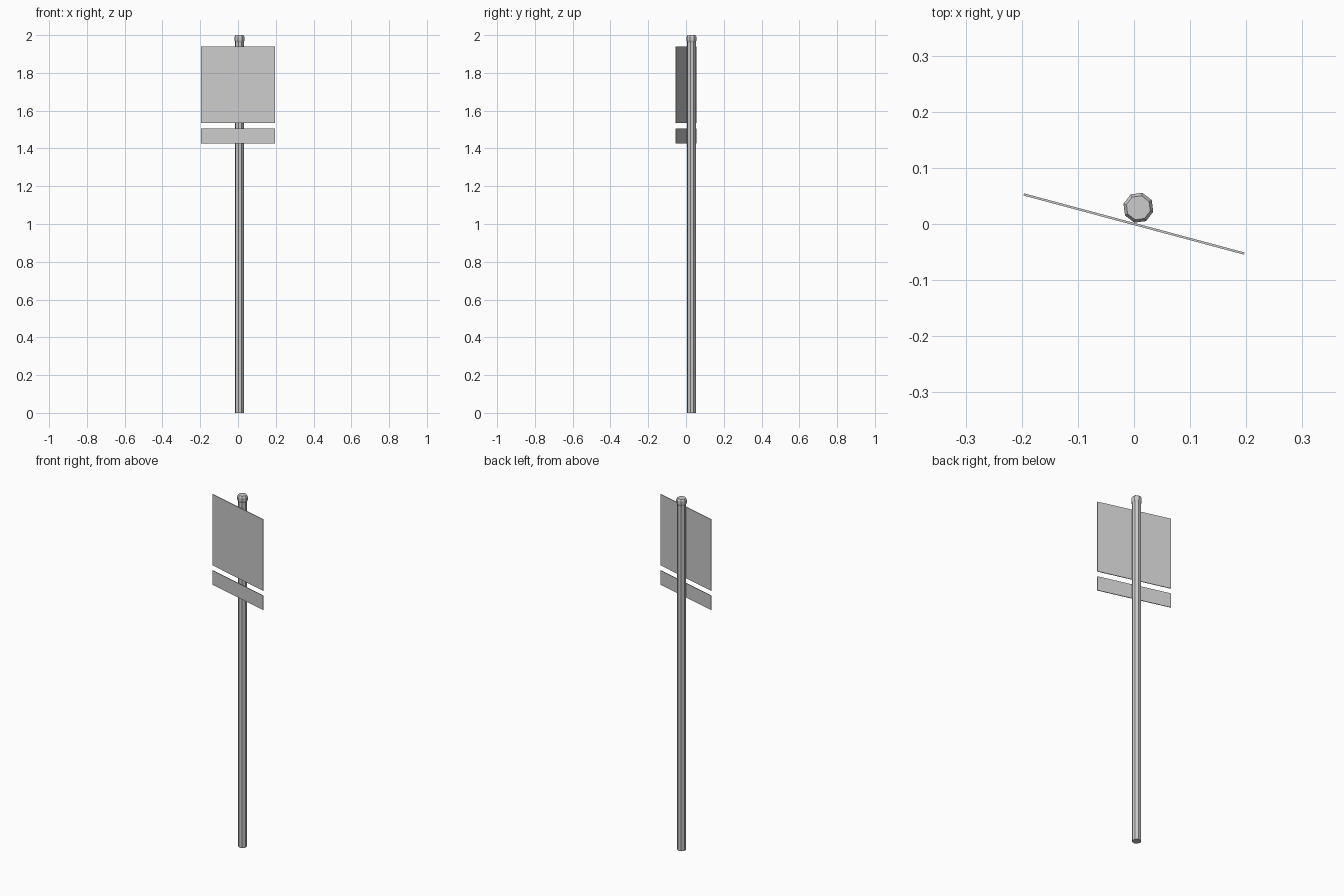
import bpy, bmesh, math
from mathutils import Matrix

if "Cube" in bpy.data.objects:
    bpy.data.objects.remove(bpy.data.objects["Cube"])

TURN = Matrix.Rotation(math.radians(-15), 4, 'Z')  # whole sign is turned slightly


def add_object(name, bm):
    bmesh.ops.recalc_face_normals(bm, faces=bm.faces)
    bm.transform(TURN)
    mesh = bpy.data.meshes.new(name)
    bm.to_mesh(mesh)
    bm.free()
    obj = bpy.data.objects.new(name, mesh)
    bpy.context.collection.objects.link(obj)
    return obj


def lathe(name, profile, y, sides=8):
    """Closed faceted solid from (radius, z) rings."""
    bm = bmesh.new()
    rings = []
    for r, z in profile:
        rings.append([bm.verts.new((r * math.cos(math.tau * i / sides),
                                    y + r * math.sin(math.tau * i / sides), z))
                      for i in range(sides)])
    for a, b in zip(rings, rings[1:]):
        for i in range(sides):
            j = (i + 1) % sides
            bm.faces.new((a[i], a[j], b[j], b[i]))
    bm.faces.new(rings[0])
    bm.faces.new(rings[-1])
    return add_object(name, bm)


def panel(name, z0, z1, width=0.407, thick=0.004):
    bm = bmesh.new()
    bmesh.ops.create_cube(bm, size=1)
    bmesh.ops.scale(bm, vec=(width, thick, z1 - z0), verts=bm.verts)
    bmesh.ops.translate(bm, vec=(0, 0, (z0 + z1) / 2), verts=bm.verts)
    return add_object(name, bm)


# Octagonal post with a flared, chamfered cap
POST_Y = 0.03
lathe("post", [(0.0235, 0), (0.0235, 1.97)], POST_Y)
lathe("post_cap", [(0.0235, 1.962), (0.0275, 1.972), (0.0275, 1.991), (0.022, 2.0)], POST_Y)

# Thin sign plates in front of the post
panel("main_sign", 1.535, 1.94)
panel("lower_sign", 1.425, 1.506)
